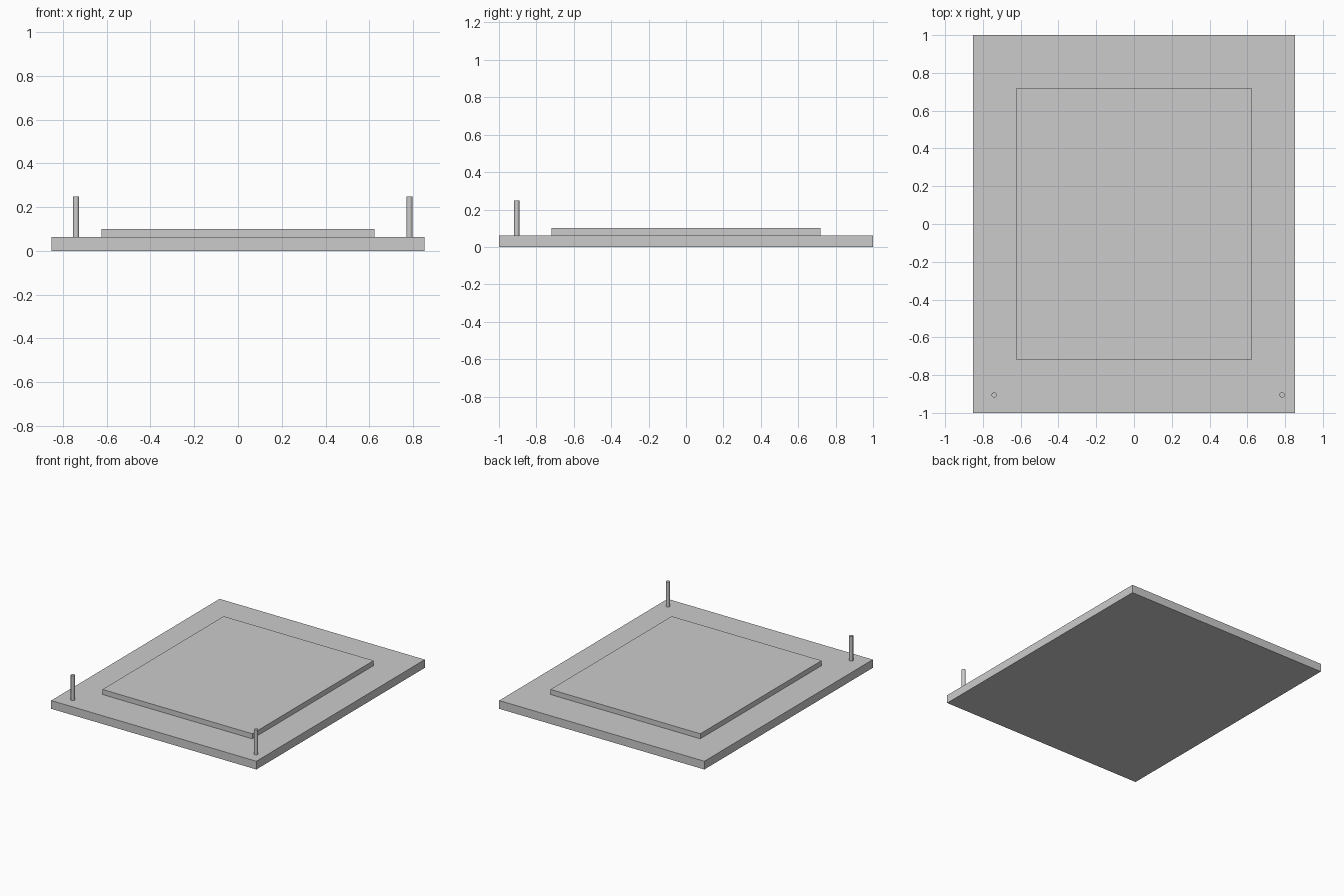
import bpy

if "Cube" in bpy.data.objects:
    bpy.data.objects.remove(bpy.data.objects["Cube"])


def box(name, size_x, size_y, z0, z1):
    bpy.ops.mesh.primitive_cube_add(size=1, location=(0, 0, (z0 + z1) / 2))
    ob = bpy.context.object
    ob.name = name
    ob.scale = (size_x, size_y, z1 - z0)
    bpy.ops.object.transform_apply(location=False, rotation=False, scale=True)
    return ob


def pin(name, x, y, z0, z1, radius=0.014):
    bpy.ops.mesh.primitive_cylinder_add(
        vertices=24, radius=radius, depth=z1 - z0, location=(x, y, (z0 + z1) / 2))
    bpy.context.object.name = name
    bpy.ops.object.shade_smooth_by_angle()


# Flat base slab with a raised platform on top
box("base_slab", 1.706, 2.0, 0.0, 0.062)
box("raised_platform", 1.246, 1.44, 0.062, 0.10)

# Two upright posts near the front corners (slightly uneven spacing)
for side, x in (("left", -0.74), ("right", 0.784)):
    pin(f"{side}_post", x, -0.905, 0.062, 0.248)
